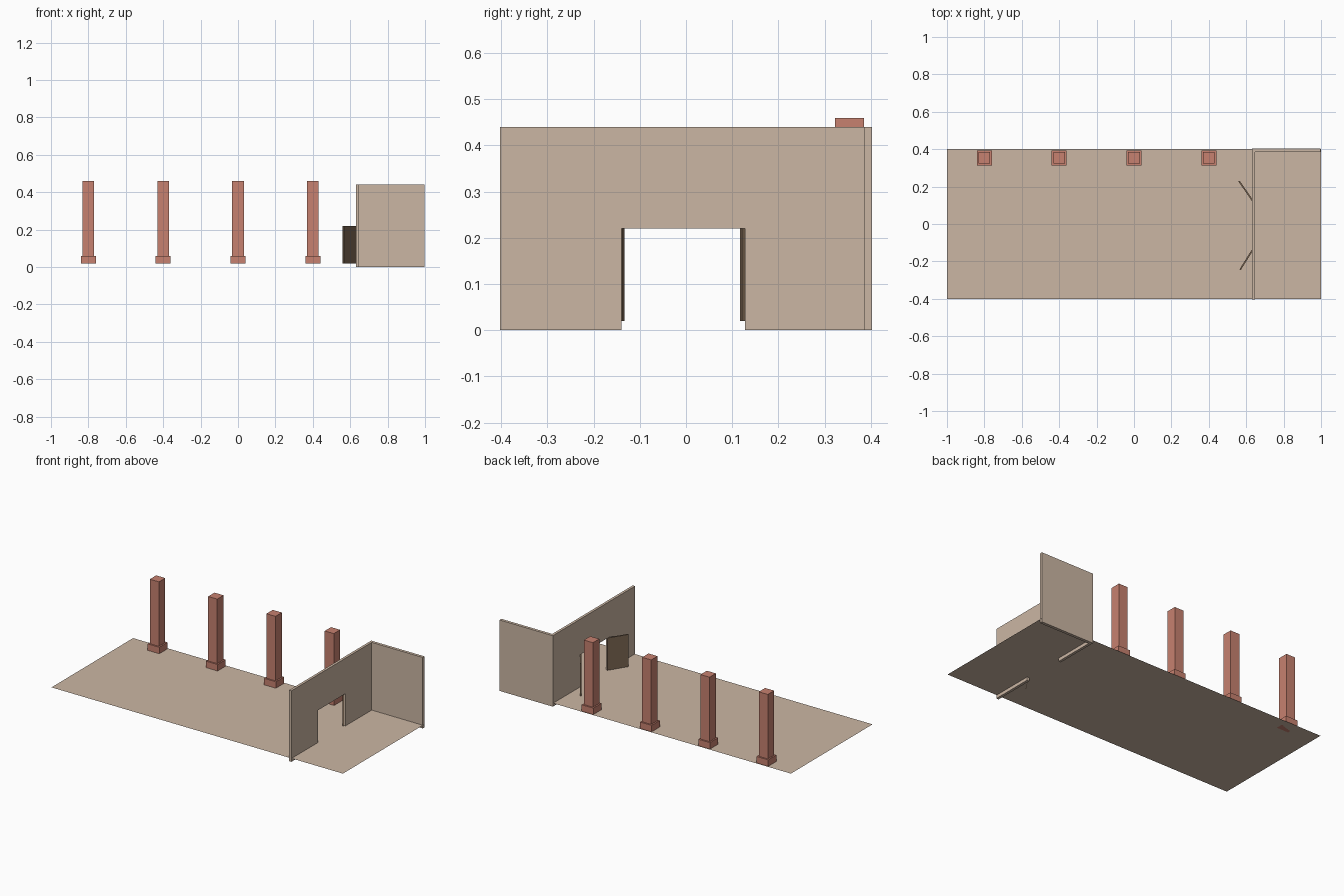
import bpy, bmesh, math
from mathutils import Matrix, Vector

cube = bpy.data.objects.get("Cube")
if cube:
    bpy.data.objects.remove(cube, do_unlink=True)


def material(name, rgb):
    m = bpy.data.materials.new(name)
    m.use_nodes = True
    m.diffuse_color = (*rgb, 1)
    m.node_tree.nodes["Principled BSDF"].inputs["Base Color"].default_value = (*rgb, 1)
    return m


SAND = material("sand plaster", (0.60, 0.47, 0.37))
BRICK = material("terracotta", (0.57, 0.22, 0.16))
WOOD = material("dark wood", (0.21, 0.14, 0.09))


def finish(name, bm, mat):
    bmesh.ops.recalc_face_normals(bm, faces=bm.faces)
    mesh = bpy.data.meshes.new(name)
    bm.to_mesh(mesh)
    bm.free()
    mesh.materials.append(mat)
    obj = bpy.data.objects.new(name, mesh)
    bpy.context.collection.objects.link(obj)
    return obj


def add_box(bm, low, high):
    low, high = Vector(low), Vector(high)
    size = Matrix.Diagonal((*(high - low), 1))
    bmesh.ops.create_cube(bm, size=1, matrix=Matrix.Translation((low + high) / 2) @ size)


FLOOR, WALL_TOP, DOOR_TOP = 0.02, 0.44, 0.22
WALL_X, WALL_IN, WALL_Y = 0.632, 0.648, 0.403

# Floor: a single sheet facing up
bm = bmesh.new()
bmesh.ops.create_grid(bm, x_segments=1, y_segments=1, size=1,
                      matrix=Matrix.Translation((0, 0, FLOOR)) @ Matrix.Diagonal((1, 0.4, 1, 1)))
floor = finish("floor", bm, SAND)
if floor.data.polygons[0].normal.z < 0:
    floor.data.flip_normals()

# Cross wall: profile with a doorway, extruded through its thickness
profile = [(-WALL_Y, 0), (-0.14, 0), (-0.14, DOOR_TOP), (0.128, DOOR_TOP),
           (0.128, 0), (WALL_Y, 0), (WALL_Y, WALL_TOP), (-WALL_Y, WALL_TOP)]
bm = bmesh.new()
face = bm.faces.new([bm.verts.new((WALL_X, y, z)) for y, z in profile])
ext = bmesh.ops.extrude_face_region(bm, geom=[face], use_keep_orig=True)
bmesh.ops.translate(bm, vec=(WALL_IN - WALL_X, 0, 0),
                    verts=[g for g in ext["geom"] if isinstance(g, bmesh.types.BMVert)])
finish("doorway_wall", bm, SAND)

# Back wall of the end room
bm = bmesh.new()
add_box(bm, (WALL_IN, 0.385, 0), (0.998, WALL_Y, WALL_TOP))
finish("back_wall", bm, SAND)


# Open door leaves, running from hinge to free edge
def door(name, hinge, free):
    hinge, free = Vector(hinge), Vector(free)
    run = free - hinge
    bm = bmesh.new()
    add_box(bm, (0, -0.004, FLOOR), (run.length, 0.004, DOOR_TOP))
    turn = Matrix.Rotation(math.atan2(run.y, run.x), 4, "Z")
    bm.transform(Matrix.Translation((hinge.x, hinge.y, 0)) @ turn)
    finish(name, bm, WOOD)


door("left_door", (0.638, 0.119), (0.561, 0.23))
door("right_door", (0.636, -0.135), (0.567, -0.245))

# Row of square columns on plinths along the back edge
COLUMN_Y = 0.354
for i in range(4):
    x = -0.8 + 0.4 * i
    for part, half, low, high in (("plinth", 0.04, FLOOR, 0.06), ("shaft", 0.031, 0.06, 0.46)):
        bm = bmesh.new()
        add_box(bm, (x - half, COLUMN_Y - half, low), (x + half, COLUMN_Y + half, high))
        finish(f"column_{part}_{i + 1}", bm, BRICK)
